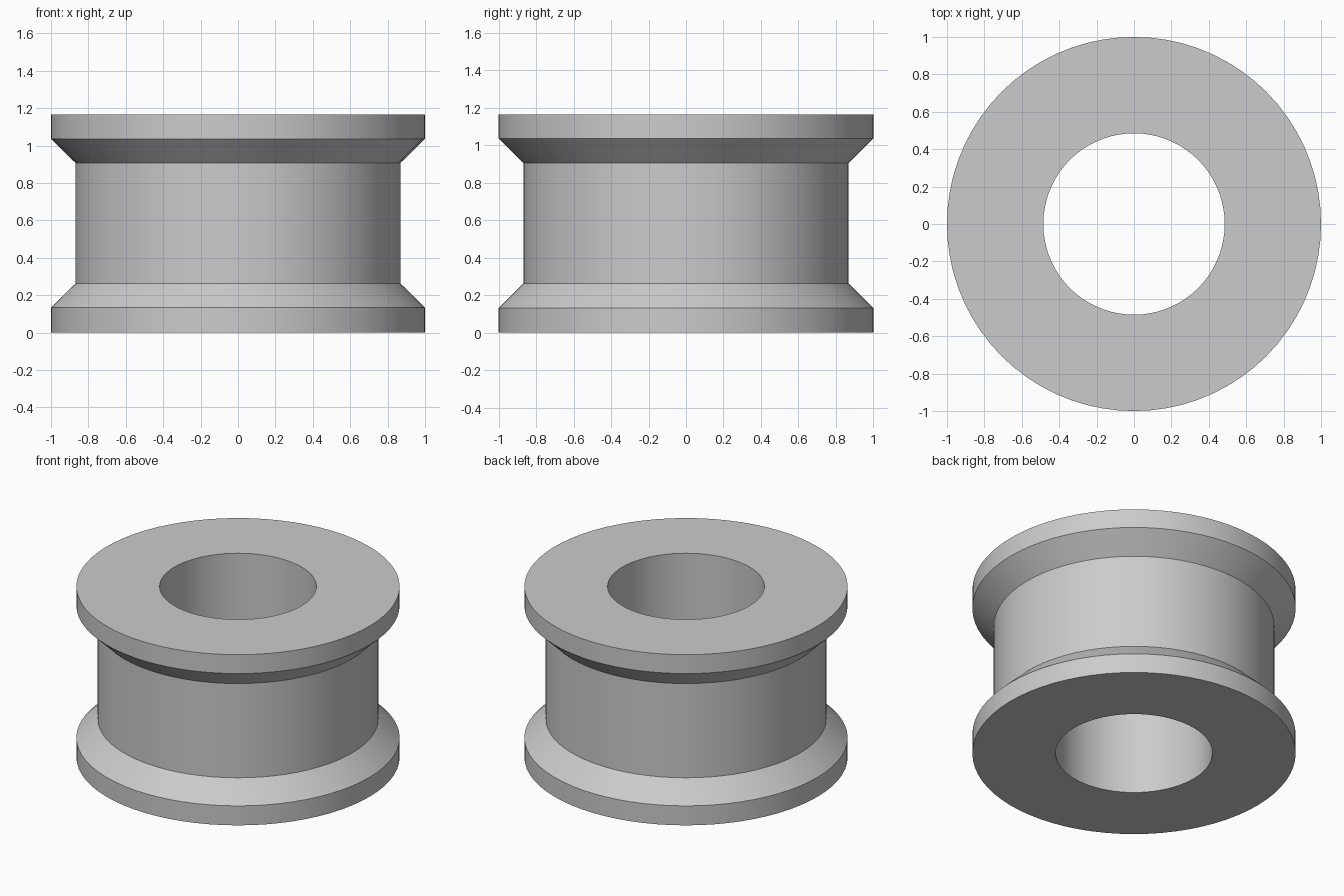
import bpy
import bmesh
from math import cos, sin, tau, radians

cube = bpy.data.objects.get("Cube")
if cube:
    bpy.data.objects.remove(cube, do_unlink=True)

SEGMENTS = 72
HEIGHT = 1.165
BORE, BODY, FLANGE = 0.485, 0.868, 1.0

# Plain grey metal
grey = bpy.data.materials.new("plain_grey")
grey.use_nodes = True
colour = (0.6, 0.6, 0.6, 1)
grey.diffuse_color = colour
grey.node_tree.nodes["Principled BSDF"].inputs["Base Color"].default_value = colour


def lathe(name, profile):
    """Spin a closed (radius, height) profile around the z axis."""
    bm = bmesh.new()
    rings = [[bm.verts.new((r * cos(tau * i / SEGMENTS), r * sin(tau * i / SEGMENTS), z))
              for i in range(SEGMENTS)] for r, z in profile]
    for lower, upper in zip(rings, rings[1:] + rings[:1]):
        for i in range(SEGMENTS):
            j = (i + 1) % SEGMENTS
            bm.faces.new((lower[i], lower[j], upper[j], upper[i]))
    bmesh.ops.recalc_face_normals(bm, faces=bm.faces)
    mesh = bpy.data.meshes.new(name)
    bm.to_mesh(mesh)
    bm.free()
    mesh.materials.append(grey)
    obj = bpy.data.objects.new(name, mesh)
    bpy.context.collection.objects.link(obj)
    return obj


# Flanged bushing: bore, flat ends, rims, sloped shoulders and straight body
bushing = lathe("flanged_bushing", [
    (BORE, 0), (FLANGE, 0), (FLANGE, 0.133), (BODY, 0.263),
    (BODY, 0.906), (FLANGE, 1.036), (FLANGE, HEIGHT), (BORE, HEIGHT),
])
bpy.ops.object.select_all(action='DESELECT')
bushing.select_set(True)
bpy.context.view_layer.objects.active = bushing
bpy.ops.object.shade_smooth_by_angle(angle=radians(30))
